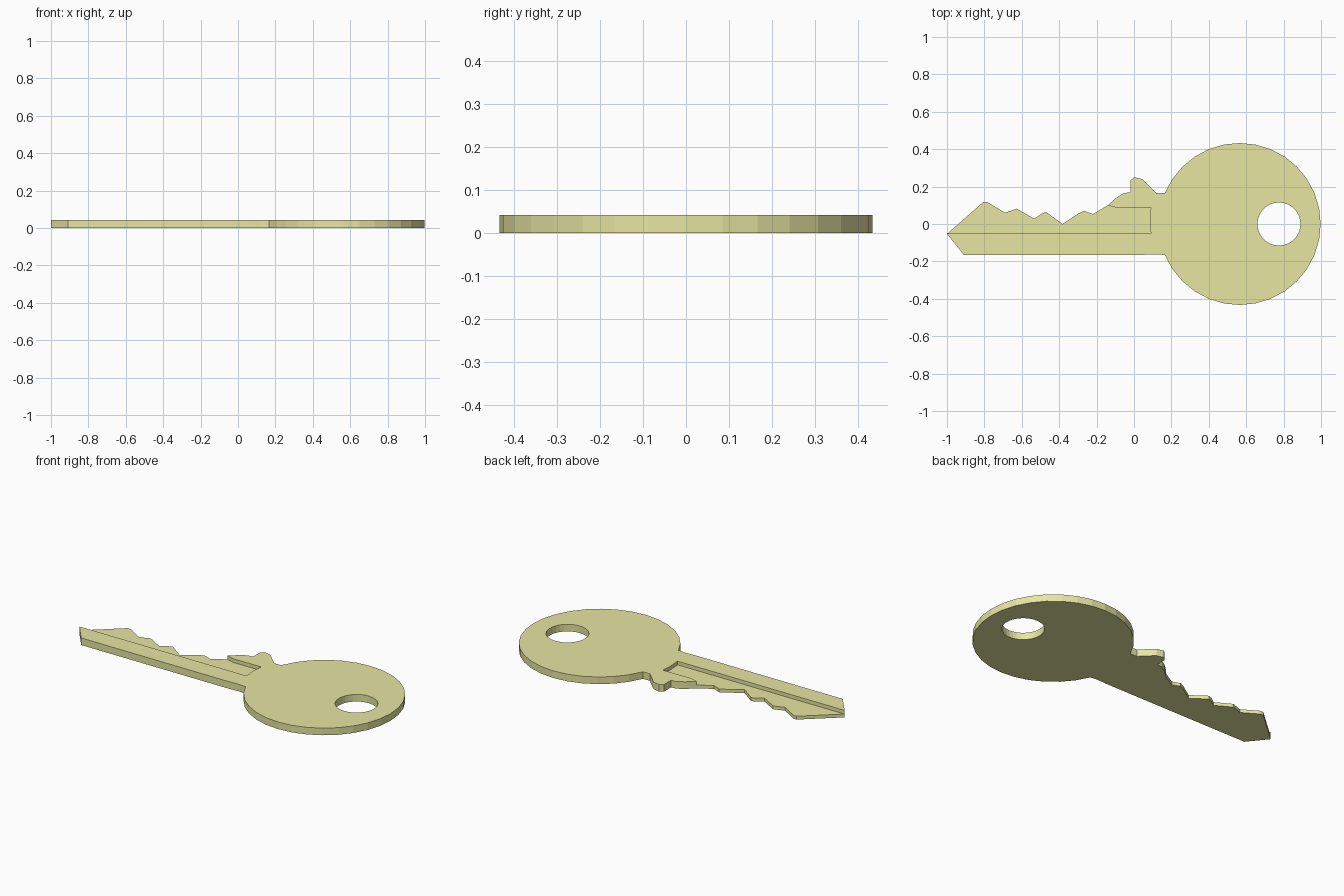
import bpy, bmesh, math

if "Cube" in bpy.data.objects:
    bpy.data.objects.remove(bpy.data.objects["Cube"])

T = 0.042            # full thickness
FLOOR = 0.02         # height of the milled blade floor
CX, R = 0.565, 0.433 # bow centre and radius


def ring(cx, r, first, last, sides=32):
    return [(cx + r * math.cos(2 * math.pi * i / sides),
             r * math.sin(2 * math.pi * i / sides)) for i in range(first, last + 1)]


def prism(name, pts, z0, z1):
    bm = bmesh.new()
    face = bm.faces.new([bm.verts.new((x, y, z0)) for x, y in pts])
    top = bmesh.ops.extrude_face_region(bm, geom=[face])["geom"]
    bmesh.ops.translate(bm, vec=(0, 0, z1 - z0),
                        verts=[v for v in top if isinstance(v, bmesh.types.BMVert)])
    bmesh.ops.recalc_face_normals(bm, faces=bm.faces)
    mesh = bpy.data.meshes.new(name)
    bm.to_mesh(mesh)
    bm.free()
    obj = bpy.data.objects.new(name, mesh)
    bpy.context.collection.objects.link(obj)
    return obj


def cut(obj, cutter):
    mod = obj.modifiers.new(cutter.name, 'BOOLEAN')
    mod.operation, mod.solver, mod.object = 'DIFFERENCE', 'EXACT', cutter
    cutter.hide_render = True
    cutter.display_type = 'WIRE'


# Key outline: round bow, shoulder, toothed edge, tip, straight back
teeth = [(0.12, 0.166), (0.085, 0.2), (0.045, 0.24), (0, 0.25), (-0.02, 0.232),
         (-0.02, 0.17), (-0.055, 0.165), (-0.095, 0.14), (-0.14, 0.1),
         (-0.22, 0.053), (-0.267, 0.071), (-0.3, 0.055), (-0.382, 0),
         (-0.47, 0.064), (-0.492, 0.057), (-0.533, 0.028), (-0.627, 0.082),
         (-0.69, 0.06), (-0.785, 0.118), (-0.805, 0.118), (-1, -0.053),
         (-0.91, -0.165), (0.04, -0.165), (0.12, -0.162)]
key = prism("key", ring(CX, R, -14, 14) + teeth, 0, T)

# Keyring hole
cut(key, prism("hole_cutter", ring(0.775, 0.115, 0, 31), -0.1, 0.2))

# Milled recess along the toothed side of the blade
cut(key, prism("recess_cutter",
               [(-1.1, -0.052), (0.09, -0.05), (0.085, 0.03), (0.09, 0.088),
                (-0.09, 0.086), (-0.14, 0.1), (-0.2, 0.3), (-1.1, 0.3)], FLOOR, 0.2))

brass = bpy.data.materials.new("brass")
brass.diffuse_color = (0.8, 0.79, 0.36, 1)
brass.use_nodes = True
brass.node_tree.nodes["Principled BSDF"].inputs["Base Color"].default_value = brass.diffuse_color
key.data.materials.append(brass)
